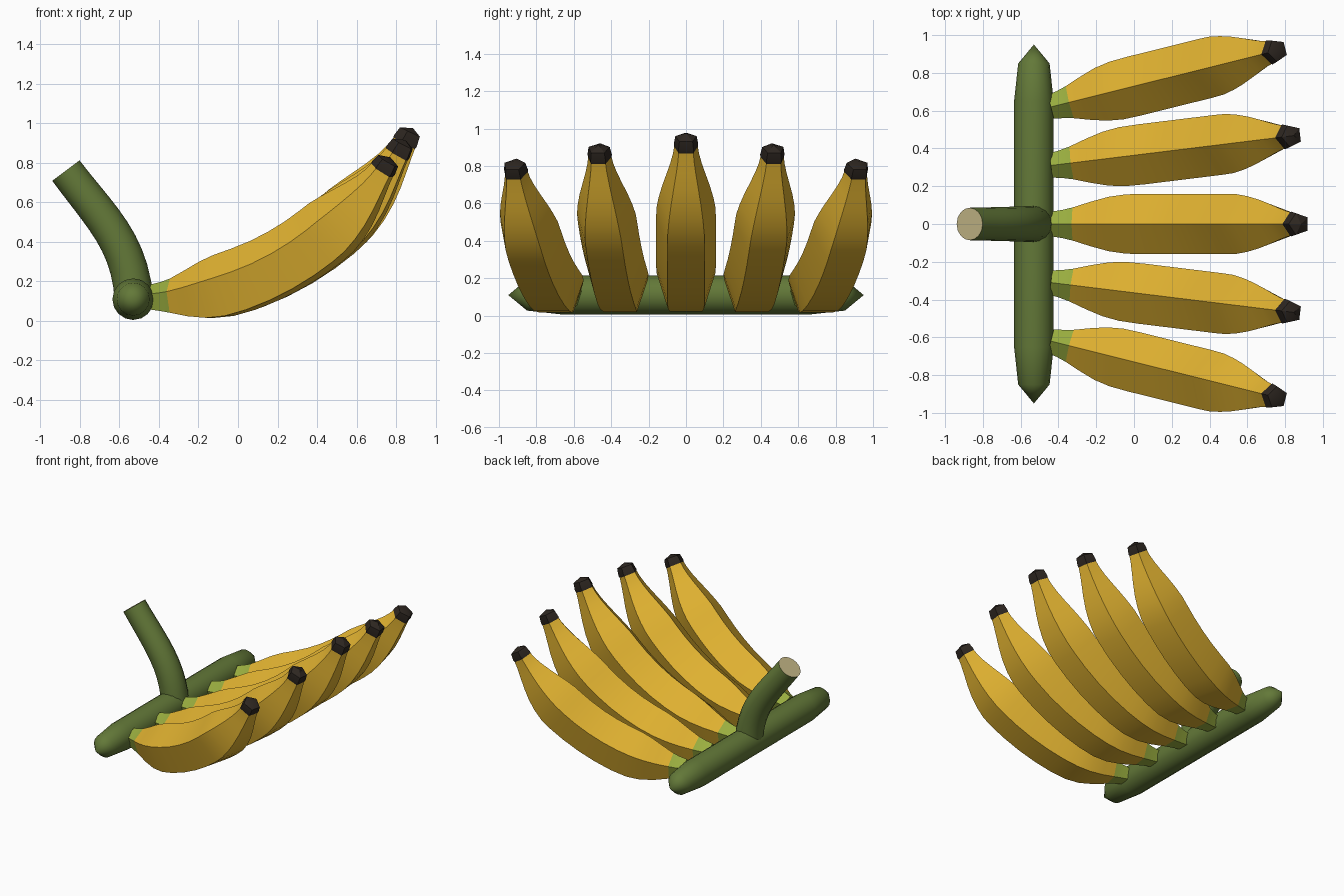
import bpy, bmesh, math
from mathutils import Vector, Matrix

if "Cube" in bpy.data.objects:
    bpy.data.objects.remove(bpy.data.objects["Cube"])


def material(name, rgb):
    m = bpy.data.materials.new(name)
    m.diffuse_color = (*rgb, 1)
    m.use_nodes = True
    m.node_tree.nodes["Principled BSDF"].inputs["Base Color"].default_value = m.diffuse_color
    return m


YELLOW = material("ripe yellow", (0.74, 0.44, 0.03))
LIME = material("unripe green", (0.32, 0.42, 0.05))
STEM = material("stem green", (0.125, 0.19, 0.04))
DARK = material("dark tip", (0.027, 0.02, 0.015))
CREAM = material("cut cream", (0.55, 0.47, 0.24))


def loft(name, rings, sides, mats, rule, start_angle=math.pi / 2, smooth=30):
    """Skin rings (centre, side, up, side radius, up radius); a zero radius gives a point.
    rule(i) picks the material of span i; -1 and len(rings) - 1 are the end faces."""
    bm = bmesh.new()
    loops = []
    for c, side, up, rs, ru in rings:
        if rs == 0:
            loops.append([bm.verts.new(c)] * sides)
            continue
        angles = [start_angle + math.tau * k / sides for k in range(sides)]
        loops.append([bm.verts.new(c + side * rs * math.cos(a) + up * ru * math.sin(a))
                      for a in angles])
    for i, (lo, hi) in enumerate(zip(loops, loops[1:])):
        for k in range(sides):
            n = (k + 1) % sides
            quad = list(dict.fromkeys([lo[k], lo[n], hi[n], hi[k]]))
            bm.faces.new(quad).material_index = rule(i)
    for i, loop in ((-1, loops[0]), (len(rings) - 1, loops[-1])):
        if loop[0] is not loop[1]:
            bm.faces.new(loop).material_index = rule(i)
    bmesh.ops.recalc_face_normals(bm, faces=bm.faces)
    mesh = bpy.data.meshes.new(name)
    bm.to_mesh(mesh)
    bm.free()
    for m in mats:
        mesh.materials.append(m)
    ob = bpy.data.objects.new(name, mesh)
    bpy.context.collection.objects.link(ob)
    bpy.ops.object.select_all(action='DESELECT')
    ob.select_set(True)
    bpy.context.view_layer.objects.active = ob
    bpy.ops.object.shade_smooth_by_angle(angle=math.radians(smooth))
    return ob


SIDE = Vector((0, 1, 0))
BEND = 1.45       # radius of the fruit's curve
LENGTH = 1.67     # arc length of the longest fruit

# fruit thickness along its length: (fraction, radius)
BODY = [(0, .068), (.035, .078), (.07, .092), (.13, .124), (.19, .151), (.25, .165),
        (.32, .168), (.40, .168), (.48, .168), (.56, .168), (.63, .168), (.68, .166),
        (.73, .154), (.78, .136), (.83, .113), (.88, .089), (.92, .073), (.955, .064)]
TIP = [(.945, .066), (.955, .069), (.985, .060), (1, 0)]


def arc_ring(t, r, scale):
    p = t * LENGTH * scale / BEND
    centre = Vector((BEND * math.sin(p), 0, BEND * (1 - math.cos(p))))
    up = Vector((-math.sin(p), 0, math.cos(p)))
    return centre, SIDE, up, r, r * (1 + .07 * min(1, r / .168))


# five-sided fruits fanned along the crown
for n, (y, yaw, scale) in enumerate([(-.62, -14, .90), (-.31, -7, .96), (0, 0, 1),
                                     (.31, 7, .96), (.62, 14, .90)], 1):
    place = Matrix.Translation((-.44, y, .115)) @ Matrix.Rotation(math.radians(yaw), 4, 'Z')
    fruit = loft(f"banana_{n}", [arc_ring(t, r, scale) for t, r in BODY], 5,
                 [YELLOW, LIME], lambda i: 1 if i < 2 else 0)
    tip = loft(f"banana_tip_{n}", [arc_ring(t, r, scale) for t, r in TIP], 5,
               [DARK], lambda i: 0)
    fruit.matrix_world = place
    tip.matrix_world = place

# crown bar with pointed ends
bar = [(-.95, 0), (-.85, .083), (-.65, .105), (.65, .105), (.85, .083), (.95, 0)]
loft("crown_bar", [(Vector((-.53, y, .11)), Vector((1, 0, 0)), Vector((0, 0, 1)), r, r)
                   for y, r in bar], 16, [STEM], lambda i: 0, smooth=40)

# curved stalk with a pale cut end
P = [Vector(p) for p in ((-.525, 0, .10), (-.545, 0, .40), (-.69, 0, .52), (-.87, 0, .76))]
STEPS = 10
stalk = []
for i in range(STEPS + 1):
    t = i / STEPS
    u = 1 - t
    c = P[0] * u**3 + P[1] * 3 * u * u * t + P[2] * 3 * u * t * t + P[3] * t**3
    d = (P[1] - P[0]) * u * u + (P[2] - P[1]) * 2 * u * t + (P[3] - P[2]) * t * t
    r = .098 - .012 * t
    stalk.append((c, SIDE, d.normalized().cross(SIDE), r, r))
loft("stalk", stalk, 16, [STEM, CREAM], lambda i: 1 if i == STEPS else 0)
